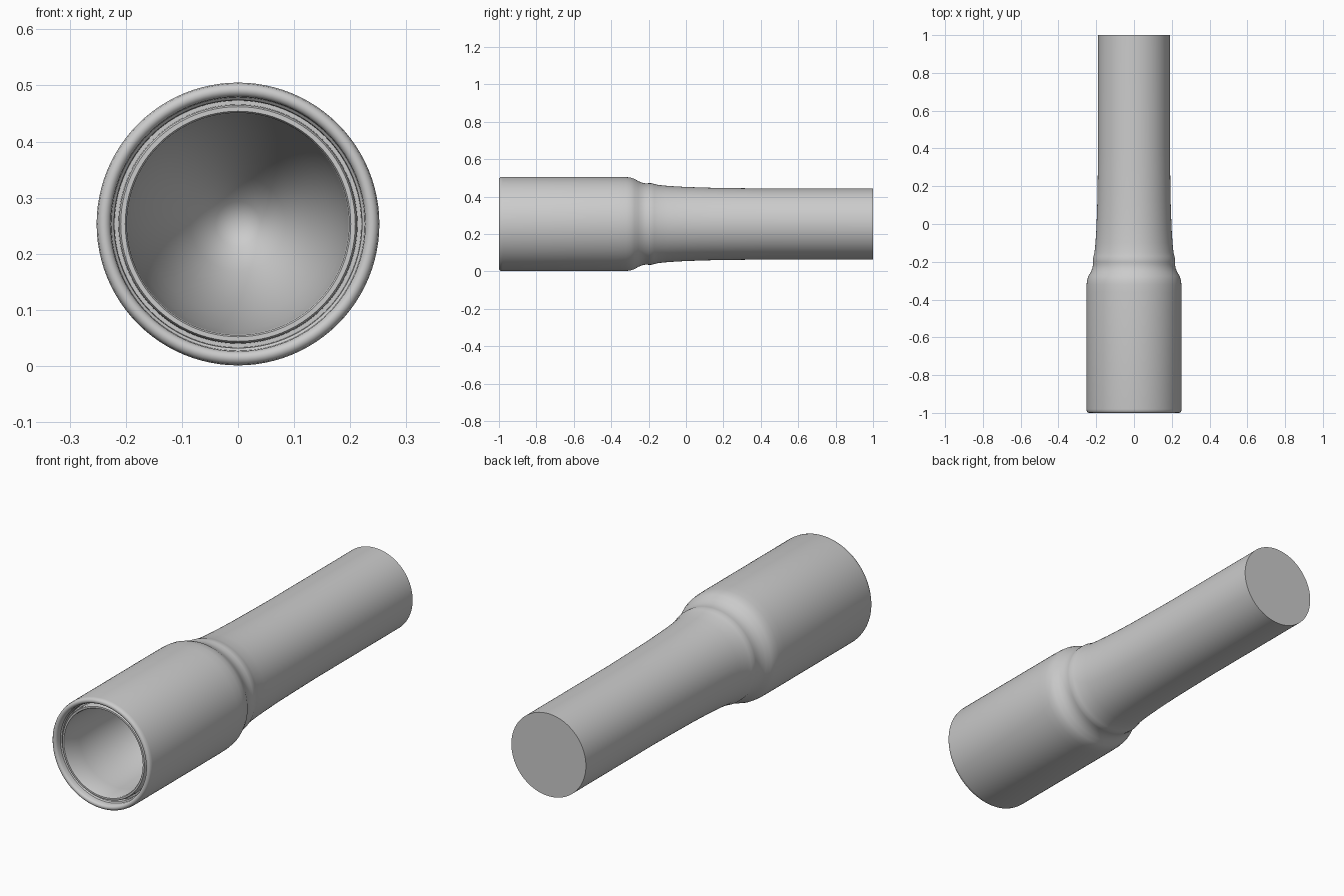
import bpy, bmesh
from math import sin, cos, tau

if "Cube" in bpy.data.objects:
    bpy.data.objects.remove(bpy.data.objects["Cube"])

CENTRE_Z = 0.253
SIDES = 96


def lathe(name, profile):
    """Revolve (y, radius) points around the lengthwise axis."""
    bm = bmesh.new()
    rings = []
    for y, r in profile:
        if r == 0:
            rings.append([bm.verts.new((0, y, CENTRE_Z))] * SIDES)
        else:
            rings.append([bm.verts.new((r * cos(tau * i / SIDES), y,
                                        CENTRE_Z + r * sin(tau * i / SIDES)))
                          for i in range(SIDES)])
    for a, b in zip(rings, rings[1:]):
        for i in range(SIDES):
            j = (i + 1) % SIDES
            bm.faces.new(dict.fromkeys((a[i], a[j], b[j], b[i])))
    bmesh.ops.recalc_face_normals(bm, faces=bm.faces)
    mesh = bpy.data.meshes.new(name)
    bm.to_mesh(mesh)
    bm.free()
    obj = bpy.data.objects.new(name, mesh)
    bpy.context.collection.objects.link(obj)
    bpy.ops.object.select_all(action='DESELECT')
    obj.select_set(True)
    bpy.context.view_layer.objects.active = obj
    bpy.ops.object.shade_smooth_by_angle(angle=0.7)
    return obj


# tapered blind bore, from its deep end out to the mouth
bore = [(-0.30, 0), (-0.32, 0.04), (-0.38, 0.085), (-0.48, 0.13),
        (-0.60, 0.165), (-0.75, 0.188), (-0.88, 0.196), (-0.975, 0.198)]
# inner ring, groove and rounded front lip
mouth = [(-0.98, 0.201), (-0.98, 0.209), (-0.975, 0.212), (-0.94, 0.213),
         (-0.94, 0.220), (-0.965, 0.221), (-0.97, 0.226), (-0.99, 0.227),
         (-0.997, 0.231), (-1.0, 0.238), (-0.998, 0.245), (-0.992, 0.250),
         (-0.98, 0.252)]
# wide sleeve stepping down through the neck bead
sleeve = [(-0.36, 0.252), (-0.32, 0.251), (-0.295, 0.248), (-0.275, 0.241),
          (-0.255, 0.229), (-0.235, 0.221), (-0.215, 0.217), (-0.20, 0.218),
          (-0.185, 0.218), (-0.17, 0.214), (-0.15, 0.209)]
# flared handle with a flat closed end
handle = [(-0.10, 0.204), (-0.04, 0.200), (0.03, 0.197), (0.12, 0.194),
          (0.25, 0.192), (0.40, 0.190), (1.0, 0.190), (1.0, 0)]

lathe("socket_handle", bore + mouth + sleeve + handle)
